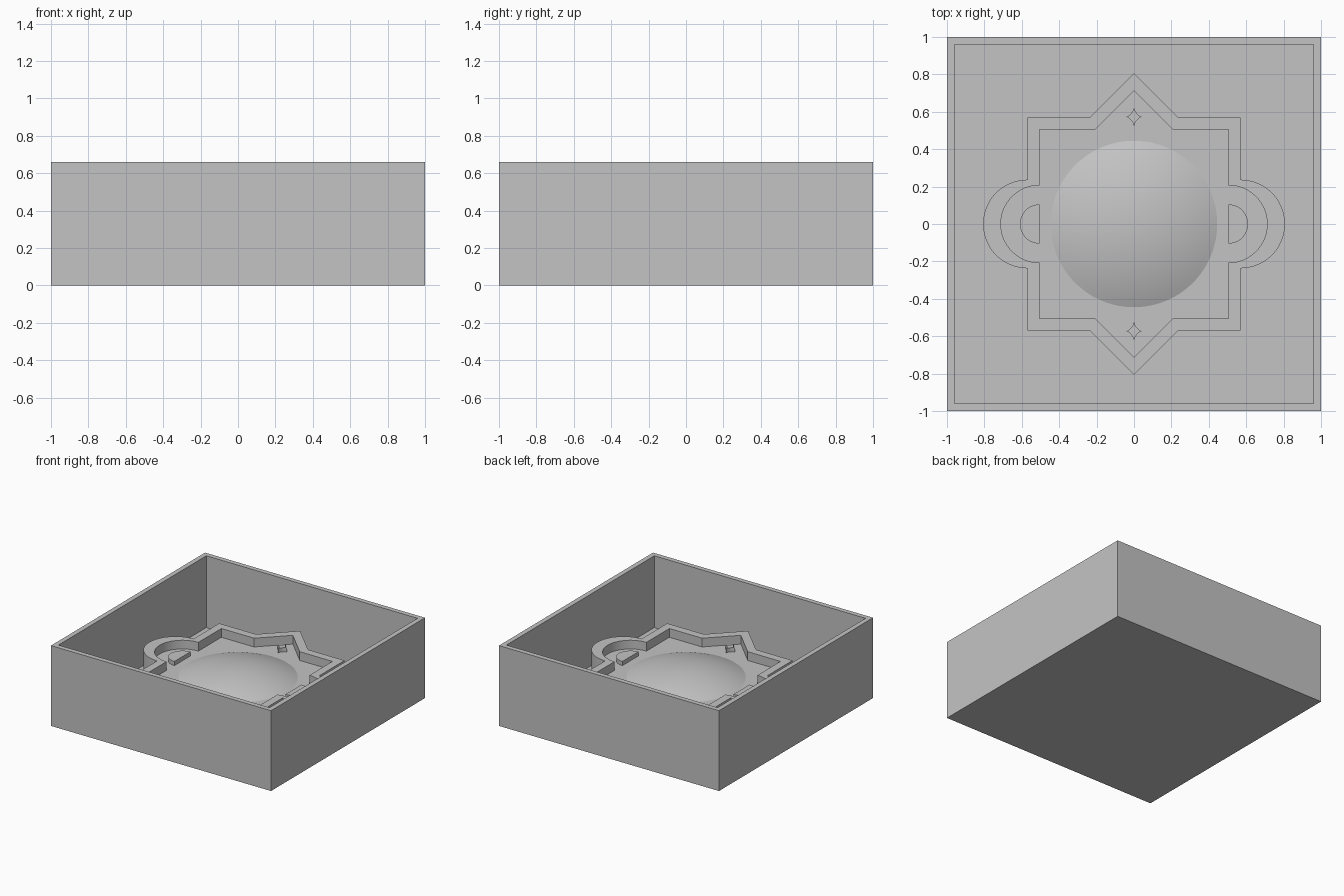
import bpy
import bmesh
from math import sin, cos, pi, radians, asin

cube = bpy.data.objects.get("Cube")
if cube:
    bpy.data.objects.remove(cube, do_unlink=True)

grey = bpy.data.materials.new("plain grey")
grey.use_nodes = True
grey.diffuse_color = (0.55, 0.55, 0.55, 1)
grey.node_tree.nodes["Principled BSDF"].inputs["Base Color"].default_value = grey.diffuse_color

HEIGHT, WALL = 0.66, 0.04
TRAY_FLOOR, PLATFORM, RIM_TOP, ACCENT_TOP = 0.07, 0.286, 0.358, 0.32


def stack(name, loops, close_bottom=False):
    """Skin a series of (outline, z) loops and cap the last one."""
    bm = bmesh.new()
    rings = [[bm.verts.new((x, y, z)) for x, y in pts] for pts, z in loops]
    n = len(rings[0])
    for low, high in zip(rings, rings[1:]):
        for i in range(n):
            j = (i + 1) % n
            bm.faces.new((low[i], low[j], high[j], high[i]))
    bm.faces.new(rings[-1])
    if close_bottom:
        bm.faces.new(rings[0][::-1])
    mesh = bpy.data.meshes.new(name)
    bm.to_mesh(mesh)
    bm.free()
    mesh.materials.append(grey)
    mesh.shade_smooth()
    mesh.set_sharp_from_angle(angle=radians(20))
    obj = bpy.data.objects.new(name, mesh)
    bpy.context.collection.objects.link(obj)
    return obj


def arc(cx, cy, r, start, end, steps):
    angles = [start + (end - start) * i / steps for i in range(steps + 1)]
    return [(cx + r * cos(a), cy + r * sin(a)) for a in angles]


def square(s):
    return [(-s, -s), (s, -s), (s, s), (-s, s)]


def medallion(side, r):
    """Square with round lobes left and right, pointed lobes front and back."""
    half = arc(side, 0, r, -pi / 2, pi / 2, 32)
    half += [(side, side), (r, side), (0, side + r), (-r, side), (-side, side)]
    half += [(-x, -y) for x, y in half]
    # drop the corner shared by both halves' ends
    return half


# Open square tray
stack("tray", [(square(1), 0), (square(1), HEIGHT), (square(1 - WALL), HEIGHT),
               (square(1 - WALL), TRAY_FLOOR)], close_bottom=True)

# Raised medallion with a rim around a sunken platform
outer, inner = medallion(0.57, 0.237), medallion(0.505, 0.207)
stack("medallion", [(outer, TRAY_FLOOR), (outer, RIM_TOP), (inner, RIM_TOP), (inner, PLATFORM)])

# Shallow spherical dome in the middle
radius, rise = 0.445, 0.09
ball = (radius ** 2 + rise ** 2) / (2 * rise)
slope = asin(radius / ball)
dome_loops = []
for k in range(12):
    a = slope * (1 - k / 12)
    circle = arc(0, 0, ball * sin(a), 0, 2 * pi, 96)[:-1]
    dome_loops.append((circle, PLATFORM + rise - ball * (1 - cos(a))))
stack("dome", dome_loops)

# Half discs beside the dome and four-pointed sparkles before and behind it
half_disc = arc(0.505, 0, 0.105, -pi / 2, pi / 2, 24)


def sparkle(cy, w, h):
    """Four concave quarter curves meeting at sharp points."""
    pts = []
    for q in range(4):
        for i in range(6):
            t = (q + i / 6) * pi / 2
            c, s = cos(t), sin(t)
            pts.append((w * c * abs(c) ** 2, cy + h * s * abs(s) ** 2))
    return pts


for side, word in ((1, "left"), (-1, "right")):
    disc = [(side * x, side * y) for x, y in half_disc]
    stack(word + "_half_disc", [(disc, PLATFORM), (disc, ACCENT_TOP)])
for side, word in ((1, "back"), (-1, "front")):
    star = sparkle(side * 0.573, 0.042, 0.052)
    stack(word + "_sparkle", [(star, PLATFORM), (star, ACCENT_TOP)])
